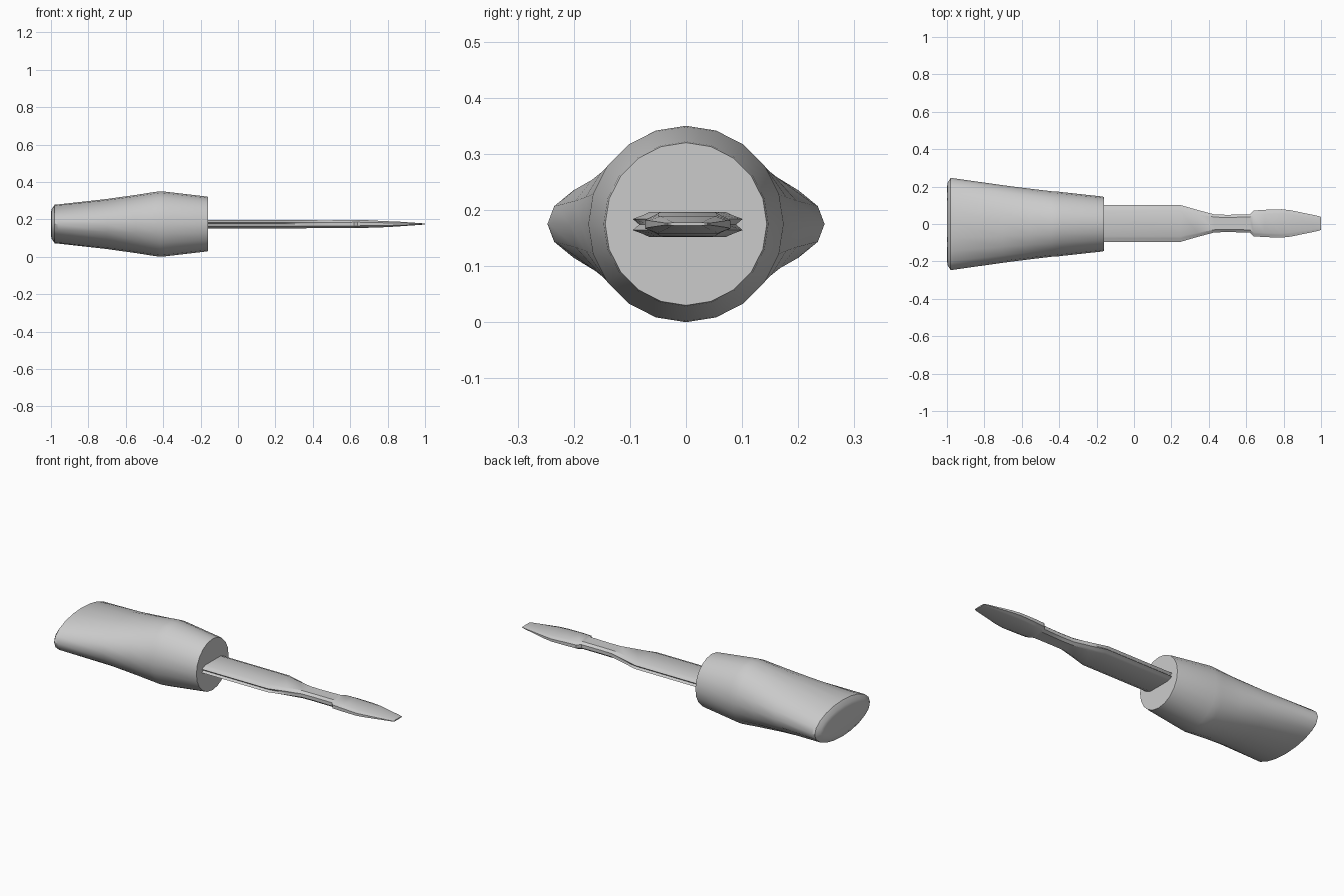
import bpy, bmesh, math

if "Cube" in bpy.data.objects:
    bpy.data.objects.remove(bpy.data.objects["Cube"])

ZC = 0.175


def loft(name, rings, angle):
    """Skin a list of closed point rings and cap both ends."""
    bm = bmesh.new()
    loops = [[bm.verts.new(p) for p in ring] for ring in rings]
    for a, b in zip(loops, loops[1:]):
        n = len(a)
        for i in range(n):
            j = (i + 1) % n
            bm.faces.new((a[i], a[j], b[j], b[i]))
    bm.faces.new(loops[0])
    bm.faces.new(loops[-1])
    bmesh.ops.recalc_face_normals(bm, faces=bm.faces)
    mesh = bpy.data.meshes.new(name)
    bm.to_mesh(mesh)
    bm.free()
    obj = bpy.data.objects.new(name, mesh)
    bpy.context.collection.objects.link(obj)
    bpy.ops.object.select_all(action='DESELECT')
    obj.select_set(True)
    bpy.context.view_layer.objects.active = obj
    bpy.ops.object.shade_smooth_by_angle(angle=math.radians(angle))
    return obj


def ellipse(x, ry, rz, n=20):
    return [(x, ry * math.cos(2 * math.pi * i / n),
             ZC + rz * math.sin(2 * math.pi * i / n)) for i in range(n)]


# Handle: round collar flaring into a wide, flat butt with a softened rim
handle = [(-1.0, 0.195, 0.062), (-0.996, 0.222, 0.08), (-0.98, 0.247, 0.103),
          (-0.96, 0.244, 0.105), (-0.70, 0.207, 0.134), (-0.55, 0.188, 0.155),
          (-0.44, 0.175, 0.172), (-0.415, 0.174, 0.175), (-0.39, 0.171, 0.173),
          (-0.17, 0.147, 0.147), (-0.16, 0.144, 0.145)]
loft("handle", [ellipse(*s) for s in handle], 40)


# Blade cross-section: flat faces, bevelled shoulders, grooved side edges
def blade_ring(x, hw, hz, groove, zc):
    quarter = [(1 - groove, 0), (1, 0.45), (0.82, 0.75), (0.7, 1)]
    right = [(u, -v) for u, v in quarter[:0:-1]] + quarter
    ring = right + [(-u, v) for u, v in reversed(right)]
    return [(x, 0.003 + u * hw, zc + v * hz) for u, v in ring]


# x, half width, half thickness, groove depth, centre height
blade = [(-0.18, 0.098, 0.022, 0.12, 0.174), (0.25, 0.098, 0.022, 0.12, 0.174),
         (0.34, 0.072, 0.022, 0.04, 0.174), (0.43, 0.048, 0.021, 0.0, 0.174),
         (0.50, 0.046, 0.021, 0.0, 0.174), (0.62, 0.049, 0.021, 0.0, 0.175),
         (0.64, 0.069, 0.021, 0.0, 0.175), (0.70, 0.073, 0.020, 0.0, 0.175),
         (0.79, 0.076, 0.016, 0.0, 0.174), (0.84, 0.070, 0.014, 0.0, 0.175),
         (0.985, 0.040, 0.004, 0.0, 0.175), (1.0, 0.035, 0.003, 0.0, 0.175)]
loft("blade", [blade_ring(*s) for s in blade], 35)
